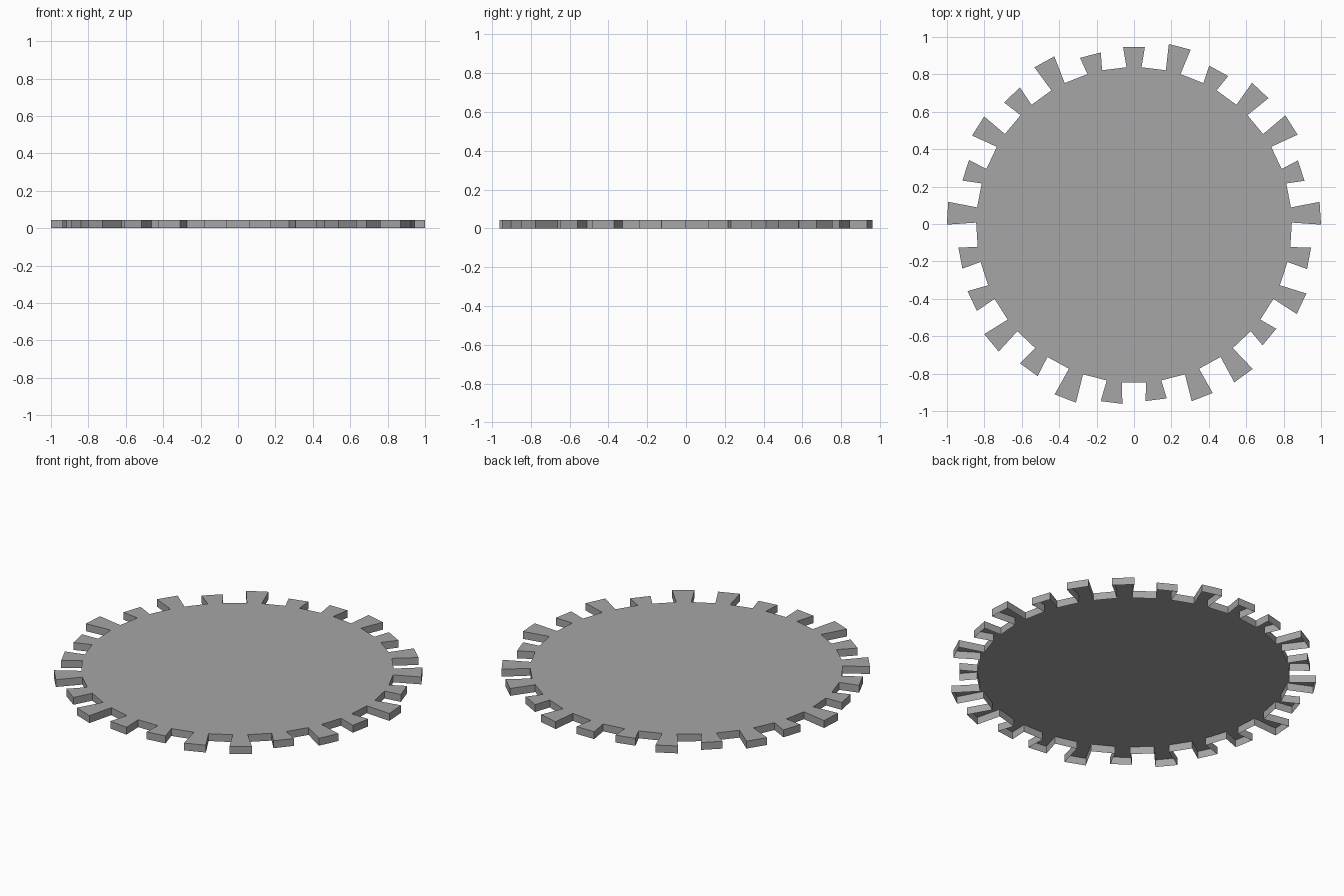
import bpy
import bmesh
from math import radians, tan
from mathutils import Matrix, Vector

cube = bpy.data.objects.get("Cube")
if cube:
    bpy.data.objects.remove(cube, do_unlink=True)

HEIGHT = 0.044
ROOT_RADIUS = 0.844
ROOT_HALF_ANGLE = radians(2.75)
TIP_HALF_ANGLE = radians(3.5)
FIRST_ANGLE = radians(3.6)
CENTRE = Vector((0, -0.005, HEIGHT))

# Reach of each tooth, counter-clockwise from +x
TIP_RADII = [0.998, 0.940, 0.997, 0.986, 0.940,
             0.983, 0.952, 0.937, 0.995, 0.953,
             0.987, 0.946, 0.999, 0.945, 0.956,
             0.989, 0.957, 0.998, 0.957, 0.942,
             0.990, 0.996, 0.940, 0.990, 0.953]


def make_material(name, colour):
    material = bpy.data.materials.new(name)
    material.use_nodes = True
    material.diffuse_color = colour
    shader = material.node_tree.nodes["Principled BSDF"]
    shader.inputs["Base Color"].default_value = colour
    return material


def turned(point, angle):
    return Matrix.Rotation(angle, 3, "Z") @ point + CENTRE


# Top sheet: a disc face whose rim carries one flared quad per tooth
bm = bmesh.new()
rim = []
step = radians(360) / len(TIP_RADII)
for index, reach in enumerate(TIP_RADII):
    angle = FIRST_ANGLE + index * step
    root_point = Vector((ROOT_RADIUS, 0, 0))
    half_width = reach * tan(TIP_HALF_ANGLE)
    roots = [bm.verts.new(turned(root_point, angle + side * ROOT_HALF_ANGLE))
             for side in (-1, 1)]
    tips = [bm.verts.new(turned(Vector((reach, side * half_width, 0)), angle))
            for side in (-1, 1)]
    bm.faces.new((roots[0], tips[0], tips[1], roots[1]))
    rim.extend(roots)
bm.faces.new(rim)

# Skirt wall hanging from the outline, open underneath
outline = [edge for edge in bm.edges if edge.is_boundary]
skirt = bmesh.ops.extrude_edge_only(bm, edges=outline)
lower_verts = [item for item in skirt["geom"] if isinstance(item, bmesh.types.BMVert)]
bmesh.ops.translate(bm, vec=(0, 0, -HEIGHT), verts=lower_verts)
bmesh.ops.recalc_face_normals(bm, faces=bm.faces[:])

mesh = bpy.data.meshes.new("toothed_disc")
bm.to_mesh(mesh)
bm.free()
mesh.materials.append(make_material("mid grey", (0.38, 0.38, 0.38, 1)))
disc = bpy.data.objects.new("toothed_disc", mesh)
bpy.context.collection.objects.link(disc)
